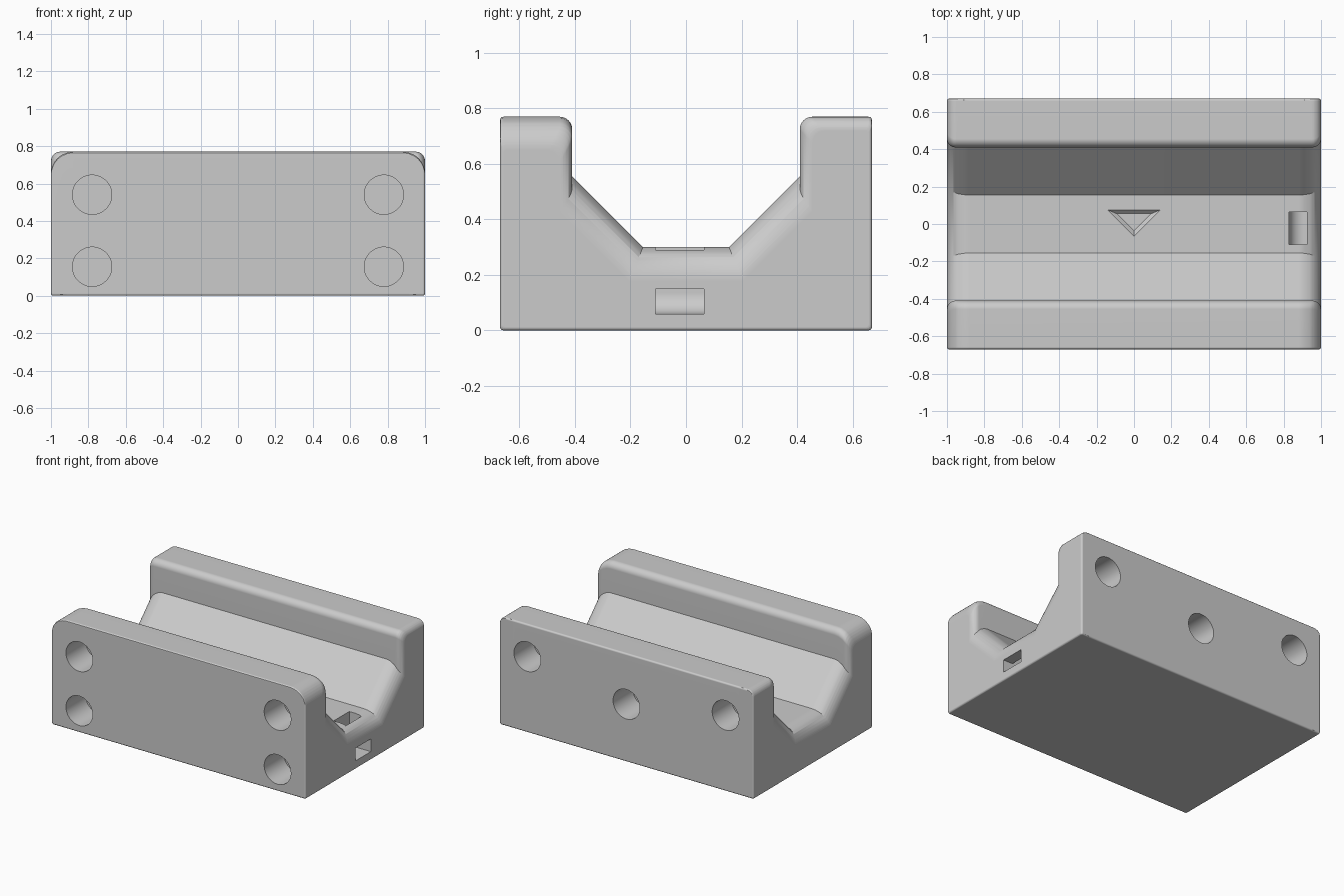
import bpy, bmesh, math
from mathutils import Vector

default = bpy.data.objects.get("Cube")
if default:
    bpy.data.objects.remove(default, do_unlink=True)

grey = bpy.data.materials.new("light_grey")
grey.use_nodes = True
colour = (0.6, 0.6, 0.6, 1)
grey.diffuse_color = colour
grey.node_tree.nodes["Principled BSDF"].inputs["Base Color"].default_value = colour

END_R, WALL_R, EDGE_R = 0.12, 0.045, 0.012   # fillet radii at the two ends
TOP_R = {1: 0.05, -1: END_R}                 # back and front wall corners


def arc(a, b, r, start, steps=6):
    """Quarter circle, counter-clockwise from start degrees."""
    angles = [math.radians(start + 90 * k / steps) for k in range(steps + 1)]
    return [(a + r * math.cos(t), b + r * math.sin(t)) for t in angles]


def drop(r, t):
    """How far a fillet of radius r falls at distance t from the end."""
    return r - math.sqrt(max(0, r * r - (r - t) ** 2)) if t < r else 0


def loft(name, rings):
    """Solid through a list of equal-length rings of points."""
    bm = bmesh.new()
    rows = [[bm.verts.new(p) for p in ring] for ring in rings]
    n = len(rows[0])
    for a, b in zip(rows, rows[1:]):
        for i in range(n):
            j = (i + 1) % n
            bm.faces.new((a[i], a[j], b[j], b[i]))
    bm.faces.new(rows[0])
    bm.faces.new(rows[-1])
    bmesh.ops.recalc_face_normals(bm, faces=bm.faces)
    mesh = bpy.data.meshes.new(name)
    bm.to_mesh(mesh)
    bm.free()
    mesh.materials.append(grey)
    obj = bpy.data.objects.new(name, mesh)
    bpy.context.collection.objects.link(obj)
    return obj


def half_section(side, t):
    """Section of one wall, from its outer foot to the channel floor."""
    f = drop(END_R, t)
    bot = drop(EDGE_R, t)
    out = 0.67 - bot
    wall = 0.41 + drop(WALL_R, t)
    top = 0.77 - drop(TOP_R[side], t)
    pts = arc(out - EDGE_R, bot + EDGE_R, EDGE_R, -90, 3)
    pts += arc(out - EDGE_R, top - EDGE_R, EDGE_R, 0, 3)
    pts += arc(wall + WALL_R, top - WALL_R, WALL_R, 90)
    pts.append((wall, wall + 0.145 - f * math.sqrt(2)))
    pts.append((0.155 + f * (math.sqrt(2) - 1), 0.30 - f))
    return [(side * y, z) for y, z in pts]


# Channelled block, lofted along x with rounded ends
stations = {round(r * (1 - math.cos(k * math.pi / 12)), 5)
            for r in (END_R, 0.05, WALL_R, EDGE_R) for k in range(7)}
rings = []
for end in (-1, 1):
    for t in sorted(stations, reverse=end > 0):
        section = half_section(1, t) + half_section(-1, t)[::-1]
        rings.append([(end * (1 - t), y, z) for y, z in section])
body = loft("channel_block", rings)

cutters = []


def hole(name, x, z, side):
    """Blind round hole in the front or back face."""
    circle = arc(x, z, 0.105, 0, 12)[:-1] + arc(x, z, 0.105, 90, 12)[:-1]
    circle += arc(x, z, 0.105, 180, 12)[:-1] + arc(x, z, 0.105, 270, 12)[:-1]
    cutters.append(loft(name, [[(a, side * y, b) for a, b in circle]
                               for y in (0.45, 0.75)]))


for x in (-0.78, 0.78):
    hole("front_upper_hole", x, 0.54, -1)
    hole("front_lower_hole", x, 0.155, -1)
    hole("back_upper_hole", x, 0.54, 1)
hole("back_middle_hole", 0, 0.41, 1)

# Bent slot from the channel floor out through the end
slot = [(0.83, 0.4)] + arc(0.905, 0.135, 0.075, 180)
slot += [(1.1, 0.06), (1.1, 0.15), (0.925, 0.15), (0.925, 0.4)]
cutters.append(loft("bent_slot", [[(x, y, z) for x, z in slot]
                                  for y in (-0.11, 0.065)]))

# Triangular recess with sloping sides
centre = Vector((0, 0.017))
corners = [Vector(c) for c in ((-0.14, 0.075), (0.14, 0.075), (0, -0.065))]
recess = []
for scale, z in ((0.655, 0.28), (1.345, 0.32)):
    recess.append([(*(centre + (c - centre) * scale), z) for c in corners])
cutters.append(loft("triangle_recess", recess))

# Cut everything, then shade
bpy.ops.object.select_all(action='DESELECT')
bpy.context.view_layer.objects.active = body
body.select_set(True)
for cutter in cutters:
    cutter.hide_render = True
    mod = body.modifiers.new(cutter.name, 'BOOLEAN')
    mod.operation = 'DIFFERENCE'
    mod.solver = 'EXACT'
    mod.object = cutter
    bpy.ops.object.modifier_apply(modifier=mod.name)
    bpy.data.objects.remove(cutter, do_unlink=True)
bpy.ops.object.shade_smooth_by_angle(angle=math.radians(30))
weighted = body.modifiers.new("weighted_normals", 'WEIGHTED_NORMAL')
weighted.keep_sharp = True
